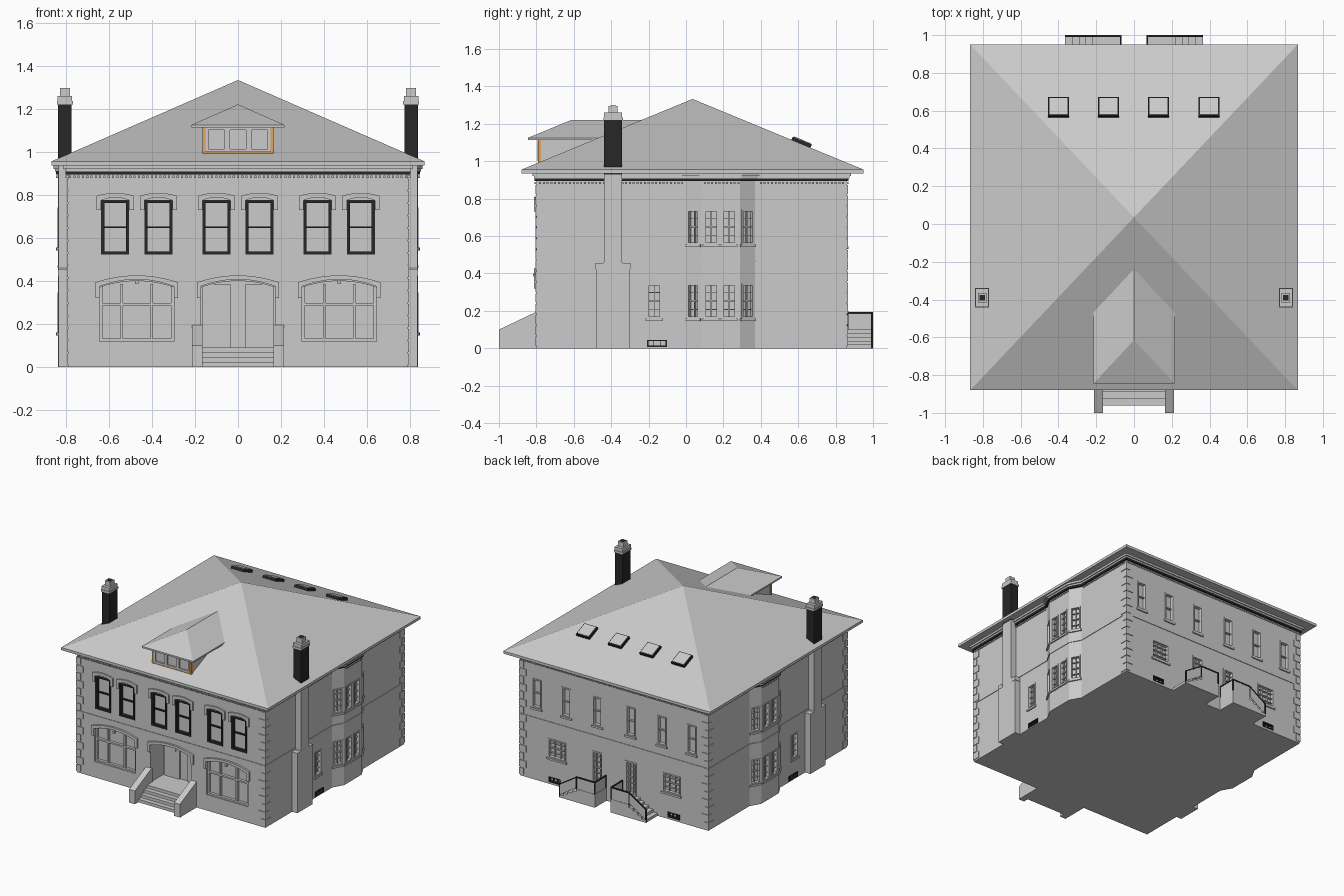
import bpy, bmesh, math
from mathutils import Matrix, Vector

if "Cube" in bpy.data.objects:
    bpy.data.objects.remove(bpy.data.objects["Cube"])

I = Matrix.Identity(4)
SIDES = [(1, "right"), (-1, "left")]


def material(name, col):
    m = bpy.data.materials.new(name)
    m.diffuse_color = (*col, 1)
    m.use_nodes = True
    m.node_tree.nodes["Principled BSDF"].inputs["Base Color"].default_value = m.diffuse_color
    return m


DARK = material("dark", (0.02, 0.02, 0.02))
ORANGE = material("orange_wood", (0.75, 0.38, 0.12))


def finish(name, bm, M=I, mat=None):
    bm.transform(M)
    bmesh.ops.recalc_face_normals(bm, faces=bm.faces)
    me = bpy.data.meshes.new(name)
    bm.to_mesh(me)
    bm.free()
    ob = bpy.data.objects.new(name, me)
    bpy.context.collection.objects.link(ob)
    if mat:
        me.materials.append(mat)
    return ob


def boxes(name, items, M=I, mat=None):
    bm = bmesh.new()
    for x0, x1, y0, y1, z0, z1 in items:
        T = Matrix.Translation(((x0 + x1) / 2, (y0 + y1) / 2, (z0 + z1) / 2))
        bmesh.ops.create_cube(bm, size=1, matrix=T @ Matrix.Diagonal((x1 - x0, y1 - y0, z1 - z0, 1)))
    return finish(name, bm, M, mat)


def add_prism(bm, pts, axis, a, b, M=I):
    place = {"x": lambda u, v: (a, u, v), "y": lambda u, v: (u, a, v), "z": lambda u, v: (u, v, a)}[axis]
    f = bm.faces.new([bm.verts.new(M @ Vector(place(*p))) for p in pts])
    ext = bmesh.ops.extrude_face_region(bm, geom=[f])
    d = M.to_3x3() @ (Vector([axis == c for c in "xyz"]) * (b - a))
    bmesh.ops.translate(bm, vec=d, verts=[g for g in ext["geom"] if isinstance(g, bmesh.types.BMVert)])


def prism(name, pts, axis, a, b, M=I, mat=None):
    bm = bmesh.new()
    add_prism(bm, pts, axis, a, b)
    return finish(name, bm, M, mat)


def hull(name, pts):
    bm = bmesh.new()
    bmesh.ops.convex_hull(bm, input=[bm.verts.new(p) for p in pts])
    bmesh.ops.dissolve_limit(bm, angle_limit=0.01, verts=bm.verts, edges=bm.edges)
    return finish(name, bm)


def arc(w, zs, rise, n=12):
    return [(w * (i / n - 0.5), zs + rise * (1 - (2 * i / n - 1) ** 2)) for i in range(n + 1)]


def hood_shape(w, t, leg, zs, rise):
    return ([(-w / 2 - t, leg)] + arc(w + 2 * t, zs + t, rise) + [(w / 2 + t, leg), (w / 2, leg)]
            + arc(w, zs, rise)[::-1] + [(-w / 2, leg)])


def footprint(o):
    half = [(.79 + o, -.80 - o), (.79 + o, -o), (.835 + o, .08 - o / 2), (.835 + o, .29 + o / 2),
            (.79 + o, .37 + o), (.79 + o, .86 + o)]
    return half + [(-x, y) for x, y in reversed(half)]


cut = bmesh.new()  # all wall openings collect here


def on_wall(x, y, deg, s):
    # local x runs along the wall, local -y points outward
    return Matrix.Diagonal((s, 1, 1, 1)) @ Matrix.Translation((x, y, 0)) @ Matrix.Rotation(math.radians(deg), 4, "Z")


def window(name, M, w, z0, z1, cols, rows, f=.01, mat=None, sill=True, opening=True):
    h = w / 2
    if opening:
        add_prism(cut, [(-h, z0), (h, z0), (h, z1), (-h, z1)], "y", -.05, .022, M)
    y = (-.004, .024)
    b = [(-h, -h + f, *y, z0, z1), (h - f, h, *y, z0, z1), (-h, h, *y, z0, z0 + f), (-h, h, *y, z1 - f, z1)]
    for i in range(1, cols):
        c = -h + w * i / cols
        b.append((c - .002, c + .002, .008, .024, z0, z1))
    for i in range(1, rows):
        c = z0 + (z1 - z0) * i / rows
        t = .004 if 2 * i == rows else .002
        b.append((-h, h, .008, .024, c - t, c + t))
    boxes(name, b, M, mat)
    if sill:
        boxes(name + "_sill", [(-h - .008, h + .008, -.01, .02, z0 - .014, z0)], M)


# --- front facade
for s, side in SIDES:
    for x in (.10, .37, .57):
        M = on_wall(x, -.80, 0, s)
        window(f"upper_front_window_{side}", M, .13, .523, .776, 1, 2, .014, DARK, False)
        prism(f"upper_window_hood_{side}", hood_shape(.13, .021, .73, .774, .014), "y", -.012, .004, M)
for x in (-.47, 0, .47):
    M = on_wall(x, -.80, 0, 1)
    z0, depth = (.09, .16) if x == 0 else (.12, .03)
    add_prism(cut, [(-.172, z0)] + arc(.344, .37, .03) + [(.172, z0)], "y", -.05, depth, M)
    prism("ground_arch_hood", hood_shape(.344, .019, .32, .375, .032), "y", -.014, .004, M)
    if x:
        bars = [(-.172, .172, .01, .032, z, z + .012) for z in (.12, .285)]
        bars += [(c - .006, c + .006, .01, .032, .12, .385) for c in (-.166, -.07, .07, .166)]
        boxes("ground_front_window", bars, M)
        boxes("arch_boss", [(-.008, .008, -.019, 0, .385, .401)], M)

# --- entrance doors, stairs and cheek walls
for s, side in SIDES:
    M = on_wall(.10, -.64, 0, s)
    boxes(f"front_door_{side}", [(-.065, .065, -.012, .005, .09, .385)], M)
    boxes(f"front_door_glass_{side}", [(-.035, .035, -.018, 0, .29, .365)], M)
    prism(f"stair_wall_{side}", [(-1, 0), (-1, .1), (-.8, .195), (-.79, .195), (-.79, 0)], "x", .165, .213,
          Matrix.Diagonal((s, 1, 1, 1)))
boxes("front_steps", [(-.17, .17, -.96 + .035 * i, -.79, 0, .0225 * (i + 1)) for i in range(4)])

# --- sides and back
for s, side in SIDES:
    S = Matrix.Diagonal((s, 1, 1, 1))
    for z0 in (.16, .555):
        for x, y, a in ((.8125, .04, 60.6), (.835, .134, 90), (.835, .23, 90), (.8125, .33, 119.4)):
            window(f"bay_window_{side}", on_wall(x, y, a, s), .076, z0, z0 + .187, 2, 4)
    window(f"side_window_{side}", on_wall(.79, -.17, 90, s), .078, .16, .345, 2, 4)
    window(f"side_cellar_window_{side}", on_wall(.79, -.155, 90, s), .105, .008, .045, 3, 1, .006, DARK, False)
    for x in (.14, .40, .65):
        window(f"upper_back_window_{side}", on_wall(x, .86, 180, s), .078, .545, .765, 1, 2)
    window(f"lower_back_window_{side}", on_wall(.48, .86, 180, s), .15, .20, .345, 3, 4)
    window(f"back_cellar_window_{side}", on_wall(.50, .86, 180, s), .10, .015, .055, 3, 1, .006, DARK, False)
    window(f"back_door_{side}", on_wall(.14, .86, 180, s), .095, .10, .35, 3, 6, .012, None, False)

    # back stoop with steps falling outward
    stoop = [(.065, .22, .85, 1, 0, .1)]
    stoop += [(.22 + .036 * i, .256 + .036 * i, .85, 1, 0, .08 - .02 * i) for i in range(4)]
    boxes(f"back_stoop_{side}", stoop, S)
    slope = [(.22, .11), (.22, .185), (.36, .095), (.36, .02)]
    boxes(f"stoop_panel_{side}", [(.067, .22, .993, .997, .1, .188), (.067, .071, .86, .997, .1, .188)], S)
    prism(f"stair_panel_{side}", slope, "y", .993, .997, S)
    boxes(f"stoop_rail_{side}", [(.065, .225, .99, 1, .184, .193), (.065, .073, .86, 1, .184, .193),
                                 (.065, .073, .99, 1, .1, .19), (.217, .225, .99, 1, .1, .19),
                                 (.357, .365, .99, 1, 0, .10), (.065, .073, .86, .868, .1, .19)], S, DARK)
    prism(f"stair_rail_{side}", [(.22, .184), (.22, .193), (.365, .101), (.365, .092)], "y", .99, 1, S, DARK)

    # chimney breast, stack, cap and pot
    breast = [(-.48, 0), (-.30, 0), (-.30, .43), (-.342, .46), (-.342, .94), (-.438, .94), (-.438, .46), (-.48, .43)]
    prism(f"chimney_breast_{side}", breast, "x", .78, .834, S)
    boxes(f"chimney_shoulder_{side}", [(.78, .836, -.483, -.438, .425, .455), (.78, .836, -.342, -.297, .425, .455)], S)
    boxes(f"chimney_stack_{side}", [(.773, .835, -.438, -.342, .93, 1.22)], S, DARK)
    boxes(f"chimney_cap_{side}", [(.767, .841, -.442, -.338, 1.22, 1.235), (.77, .838, -.438, -.342, 1.235, 1.26),
                                  (.781, .827, -.415, -.365, 1.26, 1.295)], S)
    boxes(f"chimney_flue_{side}", [(.789, .819, -.405, -.375, 1.28, 1.297)], S, DARK)

    # quoins on both corners
    q = []
    for i in range(15):
        z = .012 + .058 * i
        a, b = (.055, .032) if i % 2 else (.032, .055)
        q += [(.79 - a, .795, -.805, -.80 + b, z, z + .05), (.79 - a, .795, .86 - b, .865, z, z + .05)]
    q = [(x0, x1, y0, y1, z0, z1) for x0, x1, y0, y1, z0, z1 in q]
    boxes(f"quoins_{side}", q, S)

# --- walls with openings cut
walls = prism("walls", footprint(0), "z", 0, .935)
cutter = finish("opening_cutter", cut)
cutter.hide_render = True
mod = walls.modifiers.new("openings", "BOOLEAN")
mod.operation, mod.solver, mod.object = "DIFFERENCE", "EXACT", cutter
bpy.context.view_layer.objects.active = walls
bpy.ops.object.modifier_apply(modifier=mod.name)
bpy.data.objects.remove(cutter)

# --- belt course, dentils and stepped cornice
prism("belt_course", footprint(.004), "z", .462, .472)
dentils = []
for i in range(79):
    x = -.78 + .02 * i
    dentils += [(x - .005, x + .005, -.81, -.79, .878, .889), (x - .005, x + .005, .85, .87, .878, .889)]
for i in range(82):
    y = -.78 + .02 * i
    o = .835 if .08 <= y <= .29 else .79
    if o > .8 or not -.01 < y < .38:
        dentils += [(s * o - .01, s * o + .01, y - .005, y + .005, .878, .889) for s in (1, -1)]
boxes("dentils", dentils)
prism("frieze", footprint(.010), "z", .895, .908, mat=DARK)
prism("cornice_lower", footprint(.014), "z", .908, .92)
prism("cornice_upper", footprint(.022), "z", .92, .936)

# --- main hipped roof
rim = [(x, y) for x in (-.867, .867) for y in (-.88, .95)]
hull("main_roof", [(x, y, z) for x, y in rim for z in (.935, .955)] + [(0, .035, 1.333)])

# --- skylights on the back slope
for x in (-.40, -.135, .13, .397):
    M = Matrix.Translation((x, .615, 1.094)) @ Matrix.Rotation(-math.atan(.413), 4, "X")
    boxes("skylight_frame", [(-.055, .055, -.055, .055, -.01, .018)], M, DARK)
    boxes("skylight_glass", [(-.048, .048, -.048, .048, 0, .022)], M)

# --- dormer
boxes("dormer_walls", [(-.162, .162, -.785, -.45, .96, 1.12)])
boxes("dormer_frame", [(-.166, -.152, -.792, -.775, .98, 1.115), (.152, .166, -.792, -.775, .98, 1.115),
                       (-.155, .155, -.791, -.775, .98, .998)], mat=ORANGE)
for x in (-.1, 0, .1):
    window("dormer_window", on_wall(x, -.79, 0, 1), .1, 1.0, 1.112, 1, 1, .012, None, False, False)
eave = [(x, y, z) for x in (-.215, .215) for y in (-.845, -.46) for z in (1.113, 1.125)]
hull("dormer_roof", eave + [(0, -.615, 1.22), (0, -.23, 1.22)])
